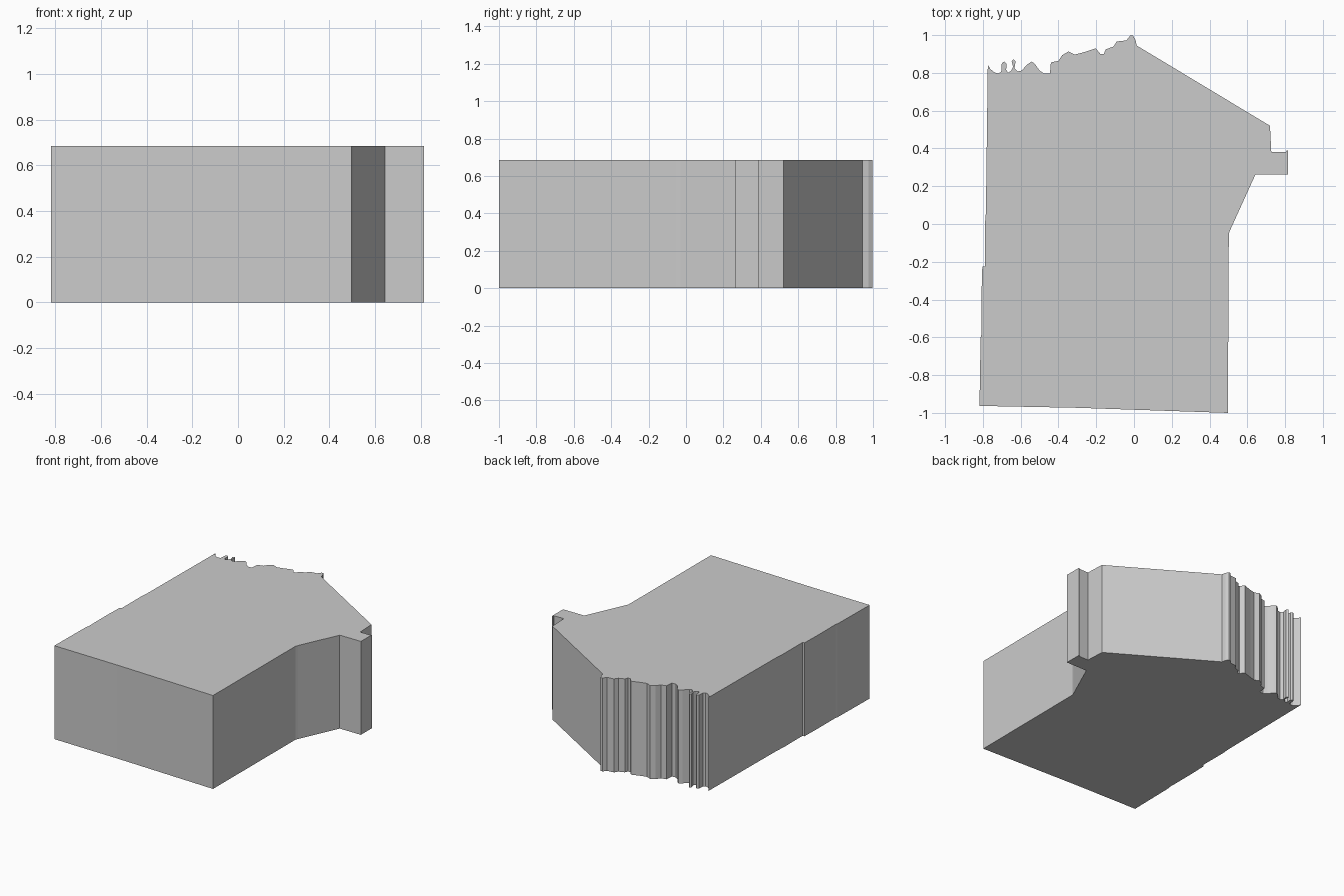
import bpy, bmesh
from mathutils import Vector

HEIGHT = 0.686

# Wavy northern edge, west to east
wavy_edge = [
    (-0.774, 0.842), (-0.760, 0.820), (-0.738, 0.802), (-0.718, 0.797), (-0.703, 0.806),
    (-0.700, 0.850), (-0.688, 0.860), (-0.674, 0.848), (-0.677, 0.815), (-0.665, 0.802),
    (-0.650, 0.812), (-0.640, 0.832), (-0.648, 0.862), (-0.637, 0.872), (-0.627, 0.860),
    (-0.633, 0.825), (-0.615, 0.808), (-0.595, 0.812), (-0.565, 0.845), (-0.542, 0.860),
    (-0.525, 0.848), (-0.500, 0.812), (-0.475, 0.796), (-0.445, 0.798), (-0.440, 0.855),
    (-0.400, 0.864), (-0.380, 0.894), (-0.347, 0.913), (-0.313, 0.897), (-0.270, 0.908),
    (-0.203, 0.930), (-0.178, 0.900), (-0.160, 0.900), (-0.150, 0.924), (-0.108, 0.940),
    (-0.092, 0.966), (-0.040, 0.972), (-0.020, 0.998), (-0.006, 0.998), (0.008, 0.975),
    (0.014, 0.945),
]
# Straight east, south and west borders, clockwise
straight_edge = [
    (0.720, 0.520), (0.727, 0.380), (0.805, 0.380), (0.807, 0.388), (0.815, 0.388),
    (0.815, 0.262), (0.643, 0.262), (0.510, -0.030), (0.502, -0.050), (0.497, -1.0),
    (-0.300, -0.973), (-0.818, -0.963), (-0.812, -0.600), (-0.807, -0.580), (-0.807, -0.360),
    (-0.803, -0.225), (-0.789, -0.225), (-0.789, 0.000), (-0.784, 0.060),
]

# Extruded outline block
bm = bmesh.new()
base = bm.faces.new([bm.verts.new((x, y, 0)) for x, y in wavy_edge + straight_edge])
ext = bmesh.ops.extrude_face_region(bm, geom=[base], use_keep_orig=True)
top = [v for v in ext["geom"] if isinstance(v, bmesh.types.BMVert)]
bmesh.ops.translate(bm, verts=top, vec=Vector((0, 0, HEIGHT)))
bmesh.ops.recalc_face_normals(bm, faces=bm.faces)
mesh = bpy.data.meshes.new("outline_block")
bm.to_mesh(mesh)
bm.free()
block = bpy.data.objects.new("outline_block", mesh)
bpy.context.collection.objects.link(block)
